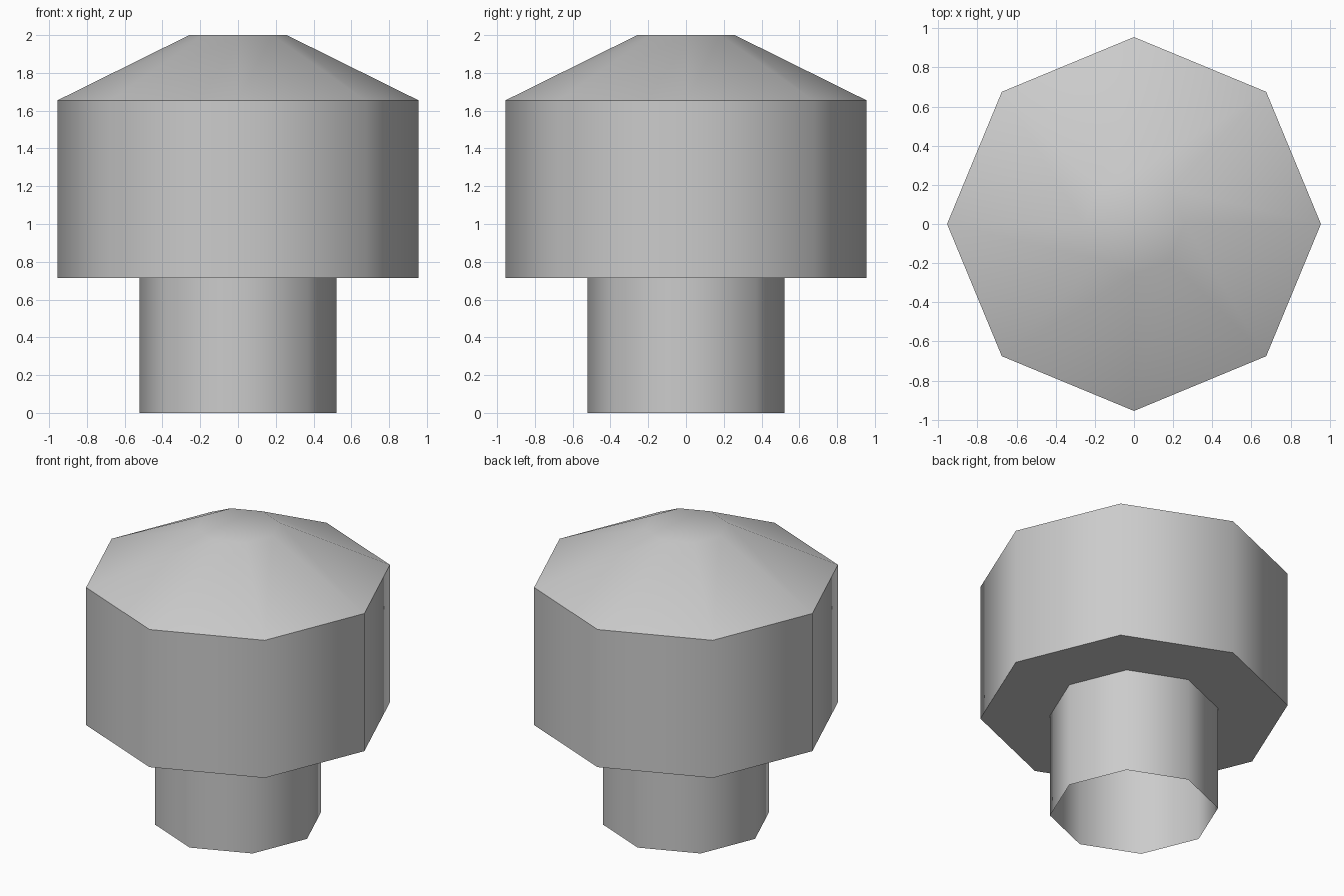
import bpy
import bmesh
from math import cos, sin, pi, radians

SIDES = 8

old = bpy.data.objects.get("Cube")
if old:
    bpy.data.objects.remove(old, do_unlink=True)

grey = bpy.data.materials.new("light grey")
grey.use_nodes = True
colour = (0.6, 0.6, 0.6, 1)
grey.diffuse_color = colour
grey.node_tree.nodes["Principled BSDF"].inputs["Base Color"].default_value = colour


def lathe(name, profile, close_top=False):
    """Sweep a (radius, height) profile, from bottom to top, round the z axis."""
    bm = bmesh.new()
    rings = [[bm.verts.new((r * cos(2 * pi * i / SIDES), r * sin(2 * pi * i / SIDES), z))
              for i in range(SIDES)] for r, z in profile]
    for low, high in zip(rings, rings[1:]):
        for i in range(SIDES):
            j = (i + 1) % SIDES
            bm.faces.new((low[i], low[j], high[j], high[i]))
    if close_top:
        bm.faces.new(rings[-1])
    mesh = bpy.data.meshes.new(name)
    bm.to_mesh(mesh)
    bm.free()
    mesh.materials.append(grey)
    obj = bpy.data.objects.new(name, mesh)
    bpy.context.collection.objects.link(obj)
    bpy.ops.object.select_all(action="DESELECT")
    obj.select_set(True)
    bpy.context.view_layer.objects.active = obj
    bpy.ops.object.shade_smooth_by_angle(angle=radians(50))
    return obj


STEM_R, HEAD_R, TOP_R = 0.522, 0.955, 0.258
HEAD_Z, EAVE_Z, TOP_Z = 0.715, 1.655, 2.0

# Hollow stem, open at the foot
lathe("stem", [(STEM_R, 0), (STEM_R, HEAD_Z)])

# Wide head: flat underside, upright wall, sloping roof with a small flat top
lathe("head", [(STEM_R, HEAD_Z), (HEAD_R, HEAD_Z), (HEAD_R, EAVE_Z), (TOP_R, TOP_Z)],
      close_top=True)
